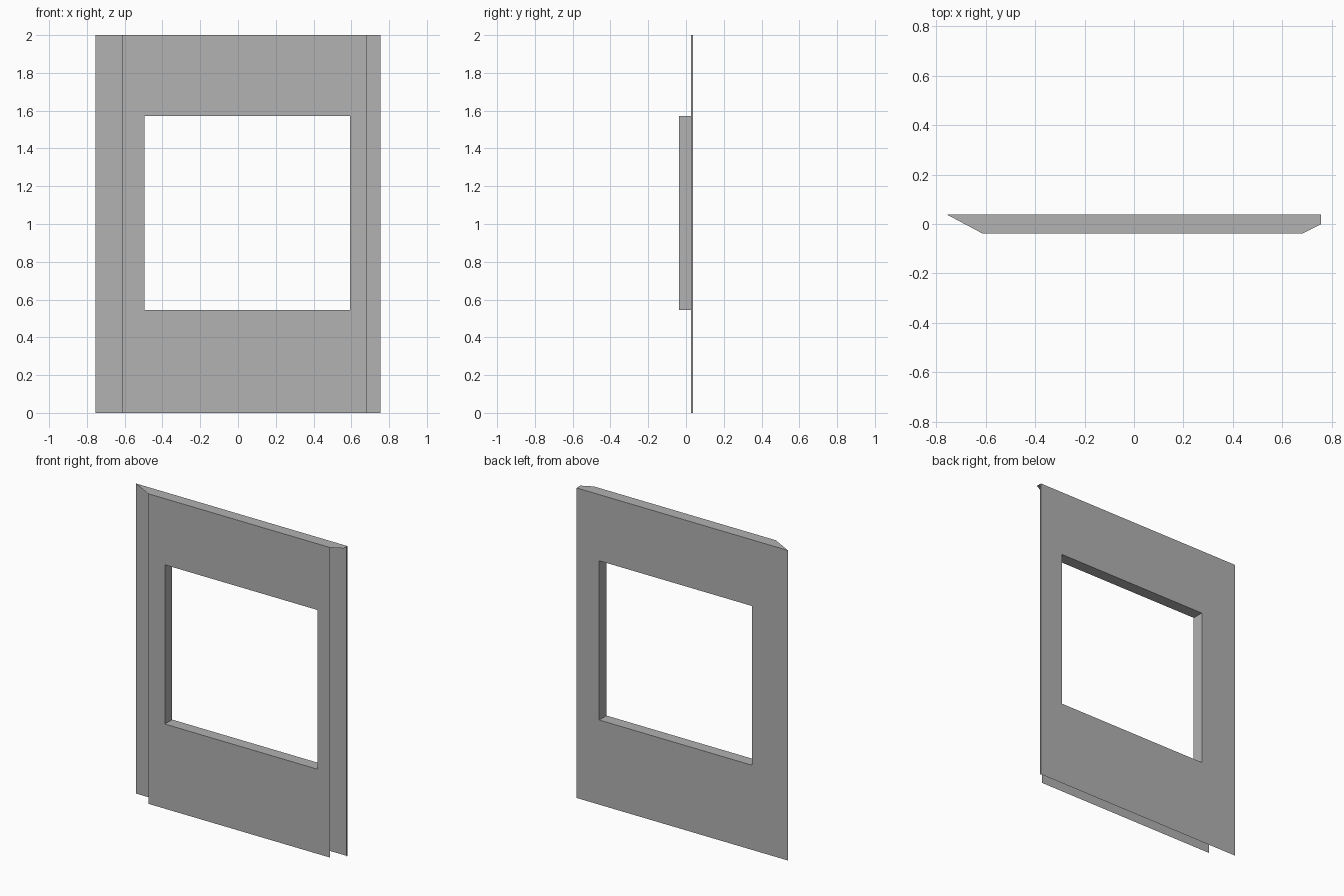
import bpy

if "Cube" in bpy.data.objects:
    bpy.data.objects.remove(bpy.data.objects["Cube"], do_unlink=True)

# One plain grey for the whole panel
grey = bpy.data.materials.new("mid grey")
grey.use_nodes = True
colour = (0.445, 0.445, 0.445, 1.0)
grey.diffuse_color = colour
grey.node_tree.nodes["Principled BSDF"].inputs["Base Color"].default_value = colour

FRONT, BACK = -0.0375, 0.0375
HEIGHT = 2.0
LEFT, RIGHT = 0.755, -0.755            # back sheet edges
FRONT_LEFT, FRONT_RIGHT = 0.683, -0.614  # narrower front sheet edges
HOLE = (-0.496, 0.593, 0.546, 1.573)   # x0, x1, z0, z1


def make(name, verts, faces):
    mesh = bpy.data.meshes.new(name)
    mesh.from_pydata(verts, [], faces)
    mesh.materials.append(grey)
    obj = bpy.data.objects.new(name, mesh)
    bpy.context.collection.objects.link(obj)
    return obj


def rect(x0, x1, z0, z1, y):
    return [(x0, y, z0), (x1, y, z0), (x1, y, z1), (x0, y, z1)]


def loop_faces(flip=False):
    """Four quads joining two rectangular loops."""
    faces = [(i, (i + 1) % 4, (i + 1) % 4 + 4, i + 4) for i in range(4)]
    return [f[::-1] for f in faces] if flip else faces


def sheet(name, x0, x1, y, flip):
    """Flat sheet with the window opening cut out."""
    return make(name, rect(x0, x1, 0, HEIGHT, y) + rect(*HOLE, y), loop_faces(flip))


# Front and back sheets
sheet("front_sheet", FRONT_RIGHT, FRONT_LEFT, FRONT, False)
sheet("back_sheet", RIGHT, LEFT, BACK, True)

# Lining of the window opening, facing inwards
make("window_reveal", rect(*HOLE, FRONT) + rect(*HOLE, BACK), loop_faces())

# Top cap with mitred ends
cap = [(RIGHT, BACK), (FRONT_RIGHT, FRONT), (FRONT_LEFT, FRONT), (LEFT, -0.001), (LEFT, BACK)]
make("top_cap", [(x, y, HEIGHT) for x, y in cap], [tuple(range(len(cap)))])

# Narrow folded return on the left edge
RETURN = 0.0265
make("left_return",
     [(LEFT, RETURN, 0), (LEFT, BACK, 0), (LEFT, BACK, HEIGHT), (LEFT, RETURN, HEIGHT)],
     [(0, 1, 2, 3)])
